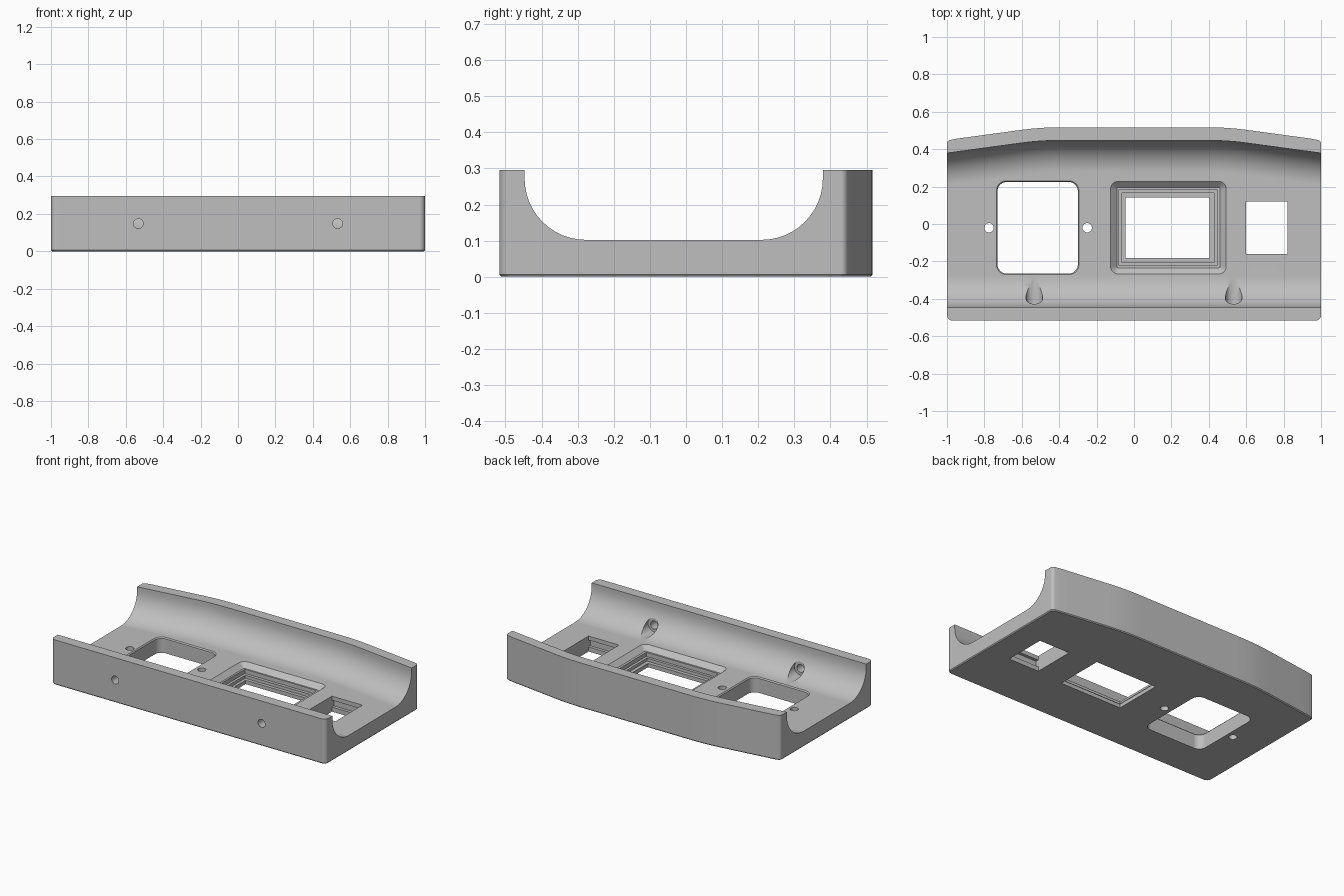
import bpy, bmesh
from math import sin, cos, radians

cube = bpy.data.objects.get("Cube")
if cube:
    bpy.data.objects.remove(cube, do_unlink=True)

HALF_LENGTH, FRONT, HEIGHT = 1.0, -0.517, 0.295
FLOOR, WALL, FILLET = 0.102, 0.07, 0.17

grey = bpy.data.materials.new("plain grey")
grey.use_nodes = True
grey.diffuse_color = (0.52, 0.52, 0.52, 1)
grey.node_tree.nodes["Principled BSDF"].inputs["Base Color"].default_value = grey.diffuse_color


def loft(name, rings):
    """Closed solid through equal-length rings of points."""
    bm = bmesh.new()
    loops = [[bm.verts.new(p) for p in ring] for ring in rings]
    for a, b in zip(loops, loops[1:]):
        for i in range(len(a)):
            j = (i + 1) % len(a)
            bm.faces.new((a[i], a[j], b[j], b[i]))
    bm.faces.new(loops[0])
    bm.faces.new(loops[-1])
    bmesh.ops.recalc_face_normals(bm, faces=bm.faces)
    mesh = bpy.data.meshes.new(name)
    bm.to_mesh(mesh)
    bm.free()
    obj = bpy.data.objects.new(name, mesh)
    bpy.context.collection.objects.link(obj)
    obj.data.materials.append(grey)
    return obj


def arc(cx, cy, r, start, end, steps=12):
    angles = [radians(start + (end - start) * i / steps) for i in range(steps + 1)]
    return [(cx + r * cos(a), cy + r * sin(a)) for a in angles]


def rounded(x0, x1, y0, y1, r, z, grow=0.0):
    x0, x1, y0, y1, r = x0 - grow, x1 + grow, y0 - grow, y1 + grow, r + grow
    pts = (arc(x1 - r, y0 + r, r, -90, 0) + arc(x1 - r, y1 - r, r, 0, 90)
           + arc(x0 + r, y1 - r, r, 90, 180) + arc(x0 + r, y0 + r, r, 180, 270))
    return [(x, y, z) for x, y in pts]


def box(name, x0, x1, y0, y1, z0, z1):
    return loft(name, [[(x0, y0, z), (x1, y0, z), (x1, y1, z), (x0, y1, z)] for z in (z0, z1)])


def back(x):
    """Rear wall line: straight in the middle, sweeping forward at the ends."""
    d = max(abs(x) - 0.4, 0)
    slope = 0.136
    return -FRONT - (slope * d * d / 0.4 if d < 0.2 else slope * (d - 0.1))


# Outer block with rounded plan corners and a slightly eased bottom edge
def plan(z, inset=0.0):
    r, e = 0.03, HALF_LENGTH
    half = [(x, y) for x, y in arc(e - r, FRONT + r, r, -90, 0, 6)]
    half += arc(e - 0.02, back(e) - 0.02, 0.02, 0, 82, 6)
    half += [(x / 20, back(x / 20)) for x in range(19, 0, -1)]
    pts = half + [(0, back(0))] + [(-x, y) for x, y in reversed(half)]
    k = 1 - inset
    return [(x * k, y * (1 - 2 * inset), z) for x, y in pts]


body = loft("curved_tray", [plan(0, 0.005), plan(0.006), plan(HEIGHT)])


# Long trough with concave sides
def trough_ring(x):
    centre_z, inner = FLOOR + FILLET, back(x) - WALL
    front_inner = FRONT + WALL
    pts = ([(front_inner, 0.4)] + arc(front_inner + FILLET, centre_z, FILLET, 180, 270)
           + arc(inner - FILLET, centre_z, FILLET, 270, 360) + [(inner, 0.4)])
    return [(x, y, z) for y, z in pts]


cutters = [loft("trough_cutter", [trough_ring(i / 20) for i in range(-21, 22)])]

# Large rounded opening with a fine chamfer
opening = (-0.73, -0.30, -0.265, 0.225, 0.05)
cutters.append(loft("opening_cutter", [
    rounded(*opening, -0.1), rounded(*opening, FLOOR - 0.007),
    rounded(*opening, FLOOR + 0.001, 0.007), rounded(*opening, 0.15, 0.007)]))

# Stepped display recess: sloped rim, pocket, ledge and window
recess = (-0.125, 0.493, -0.267, 0.228, 0.04)
cutters.append(loft("display_rim_cutter", [
    rounded(*recess, 0.072, -0.033), rounded(*recess, FLOOR, 0), rounded(*recess, 0.15, 0)]))
cutters.append(box("display_pocket_cutter", -0.08, 0.445, -0.222, 0.185, 0.045, 0.09))
cutters.append(box("display_ledge_cutter", -0.063, 0.428, -0.205, 0.165, 0.025, 0.09))
cutters.append(box("display_window_cutter", -0.045, 0.405, -0.182, 0.143, -0.1, 0.09))

# Small switch opening with snap-in undercuts
cutters.append(box("switch_cutter", 0.6, 0.822, -0.16, 0.12, -0.1, 0.15))
cutters.append(box("switch_undercut_cutter", 0.6, 0.822, -0.18, 0.14, 0.03, 0.075))

# Screw holes through the floor
for x in (-0.775, -0.25):
    cutters.append(loft("floor_screw_cutter", [
        [(px, py, z) for px, py in arc(x, -0.02, 0.025, 0, 345, 23)] for z in (-0.1, 0.2)]))

# Bolt holes through the front wall, counterbored from inside
for x in (-0.533, 0.533):
    for r, y0, y1 in ((0.026, -0.6, -0.40), (0.045, -0.43, -0.27)):
        cutters.append(loft("front_bolt_cutter", [
            [(px, y, pz) for px, pz in arc(x, 0.148, r, 0, 345, 23)] for y in (y0, y1)]))

# Cut, then shade smooth while keeping hard edges
bpy.context.view_layer.objects.active = body
body.select_set(True)
for cutter in cutters:
    cutter.hide_render = True
    mod = body.modifiers.new("cut", "BOOLEAN")
    mod.operation, mod.solver, mod.object = "DIFFERENCE", "EXACT", cutter
    bpy.ops.object.modifier_apply(modifier=mod.name)
    bpy.data.objects.remove(cutter, do_unlink=True)
bpy.ops.object.shade_smooth_by_angle(angle=radians(30))
weighted = body.modifiers.new("even_normals", "WEIGHTED_NORMAL")
weighted.keep_sharp = True
